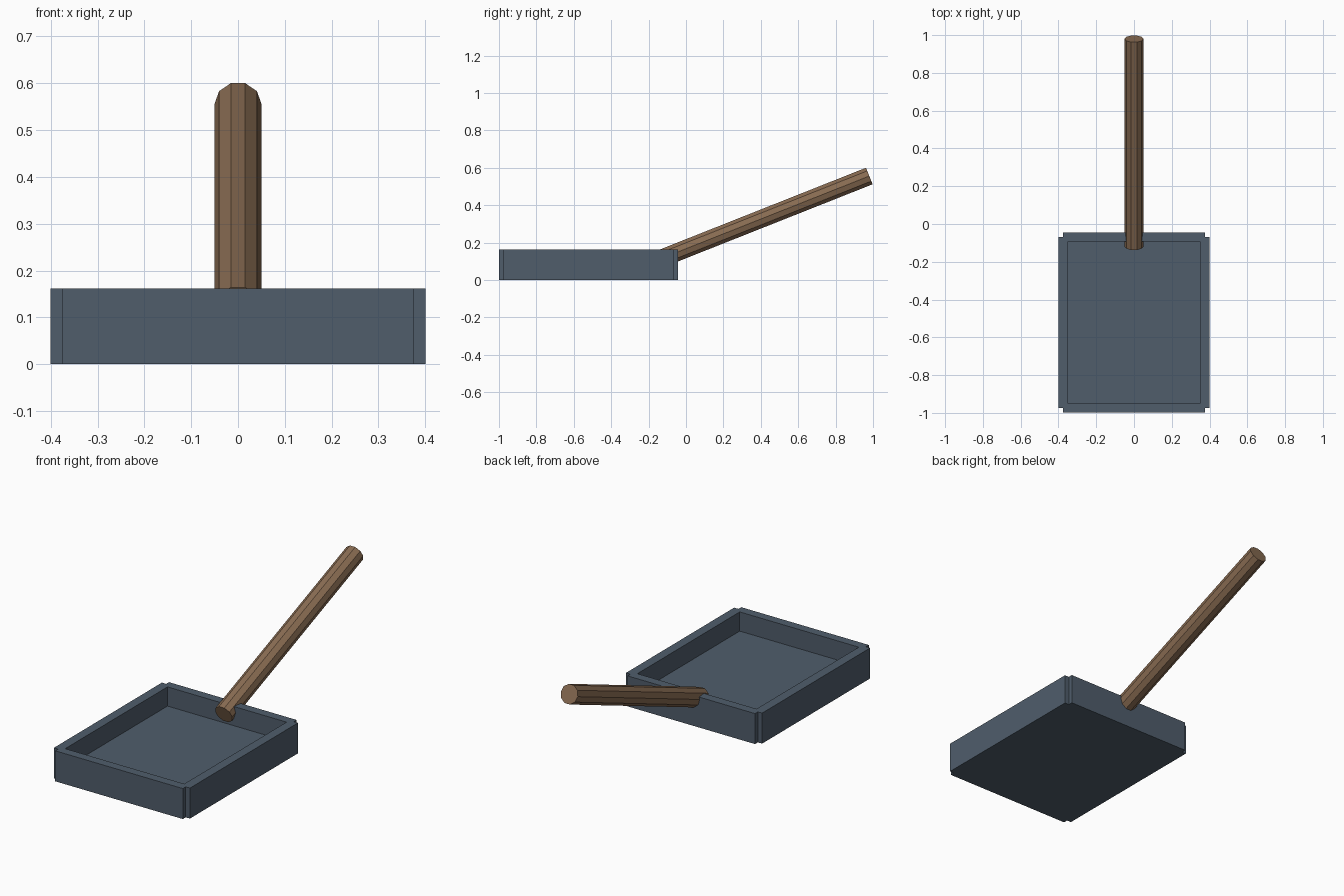
import bpy
from math import radians
from mathutils import Vector

cube = bpy.data.objects.get("Cube")
if cube:
    bpy.data.objects.remove(cube, do_unlink=True)


def make_material(name, rgb):
    mat = bpy.data.materials.new(name)
    mat.use_nodes = True
    color = (*rgb, 1.0)
    mat.diffuse_color = color
    mat.node_tree.nodes["Principled BSDF"].inputs["Base Color"].default_value = color
    return mat


steel = make_material("blue grey steel", (0.08, 0.11, 0.148))
wood = make_material("brown wood", (0.25, 0.15, 0.085))


def box(name, low, high, mat):
    """Axis-aligned box between two opposite corners."""
    low, high = Vector(low), Vector(high)
    bpy.ops.mesh.primitive_cube_add(size=1, location=(low + high) / 2)
    obj = bpy.context.object
    obj.name = name
    obj.scale = high - low
    bpy.ops.object.transform_apply(location=False, rotation=False, scale=True)
    obj.data.materials.append(mat)
    return obj


# Pan dimensions: wall centre lines, wall half thickness and heights
side, front, back = 0.375, -0.975, -0.068
half, height, floor_top = 0.024, 0.162, 0.06

# Pan floor, fitted between the walls
box("pan_floor", (-side + half, front + half, 0), (side - half, back - half, floor_top), steel)

# Front and back walls end on the centre lines of the side walls, leaving notched corners
for name, y in (("front_wall", front), ("back_wall", back)):
    box(name, (-side, y - half, 0), (side, y + half, height), steel)

# Left and right walls
for name, x in (("right_wall", -side), ("left_wall", side)):
    box(name, (x - half - 0.001, front, 0), (x + half + 0.001, back, height), steel)

# Ten-sided handle, rising from the back wall
start, end = Vector((0, -0.1195, 0.12)), Vector((0, 0.98, 0.556))
axis = end - start
bpy.ops.mesh.primitive_cylinder_add(vertices=10, radius=0.05, depth=axis.length,
                                    location=(start + end) / 2)
handle = bpy.context.object
handle.name = "handle"
# Turn a corner to the side, so that a flat facet lies on top, then lean it back
handle.rotation_euler = (0, 0, radians(90))
bpy.ops.object.transform_apply(location=False, rotation=True, scale=False)
handle.rotation_euler.x = -Vector((axis.y, axis.z)).angle(Vector((0, 1)))
handle.data.materials.append(wood)
